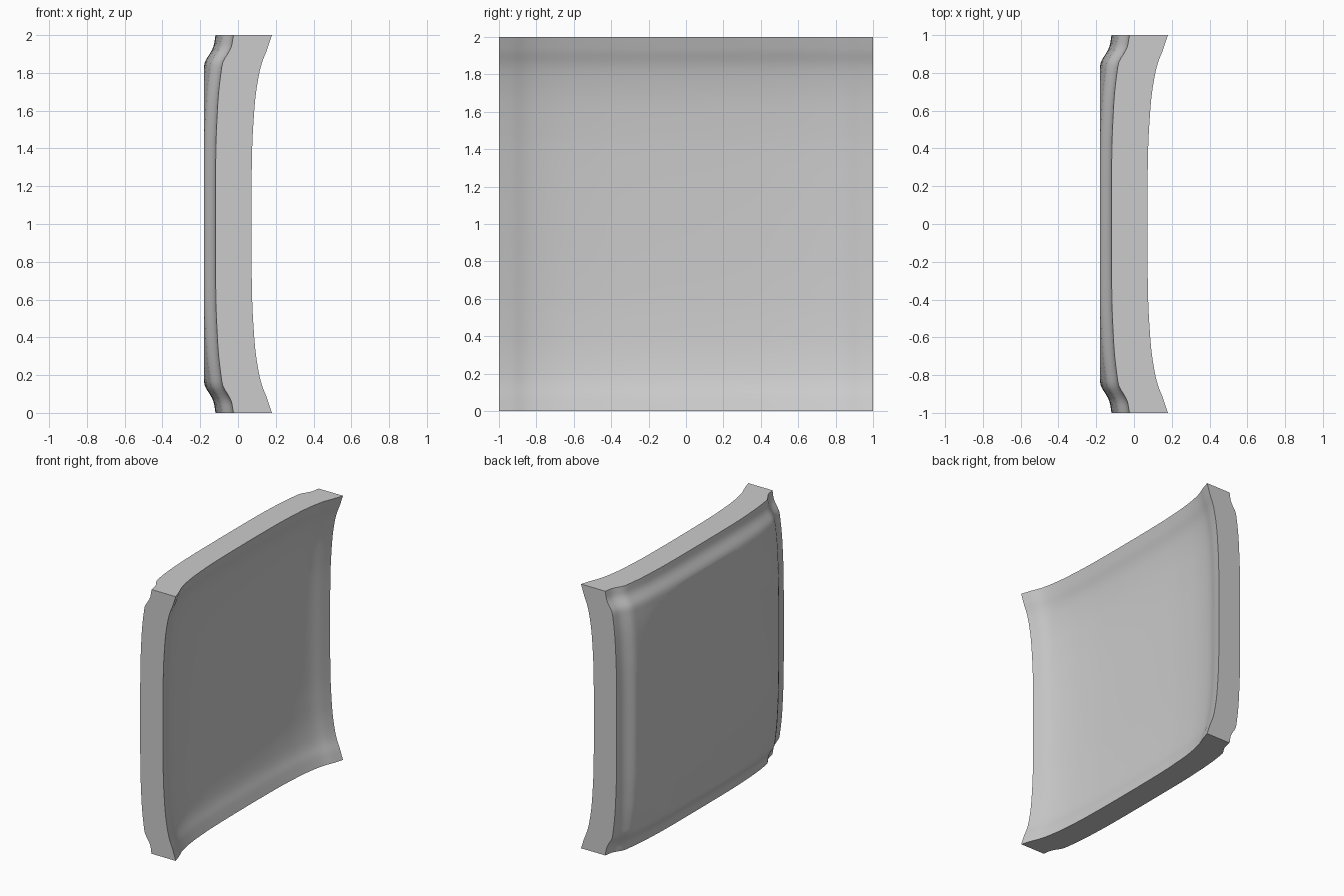
import bpy
import bmesh
import math

if "Cube" in bpy.data.objects:
    bpy.data.objects.remove(bpy.data.objects["Cube"], do_unlink=True)

# Rise of the surface from panel centre (0) to rim (1)
INNER = [(0, 0), (.4, .004), (.6, .015), (.7, .025), (.8, .042), (.86, .058), (.92, .082), (.95, .092), (1, .108)]
OUTER = [(0, 0), (.4, .002), (.6, .010), (.7, .017), (.8, .029), (.86, .040), (.91, .070), (.94, .084), (1, .095)]
INNER_CENTRE, OUTER_CENTRE = -0.037, -0.214
PLATEAU = -0.18
N = 64


def rise(points, t):
    """Smooth curve through the profile points."""
    t = min(abs(t), 1.0)
    last = len(points) - 1

    def slope(i):
        if i == 0:
            return 0.0
        a, b = points[i - 1], points[min(i + 1, last)]
        return (b[1] - a[1]) / (b[0] - a[0])

    for i in range(last):
        (t0, v0), (t1, v1) = points[i], points[i + 1]
        if t <= t1:
            d = t1 - t0
            u = (t - t0) / d
            u2, u3 = u * u, u * u * u
            return (v0 * (2 * u3 - 3 * u2 + 1) + v1 * (3 * u2 - 2 * u3)
                    + d * slope(i) * (u3 - 2 * u2 + u) + d * slope(i + 1) * (u3 - u2))


# Grid lines crowd towards the rim, where the panel bends
lines = [math.sin(math.pi / 2 * (2 * i / N - 1)) * 0.6 + (2 * i / N - 1) * 0.4 for i in range(N + 1)]


def add_sheet(bm, points, centre, flip):
    grid = [[bm.verts.new((centre + rise(points, y) + rise(points, z), y, z + 1))
             for z in lines] for y in lines]
    for i in range(N):
        for j in range(N):
            quad = [grid[i][j], grid[i + 1][j], grid[i + 1][j + 1], grid[i][j + 1]]
            bm.faces.new(quad[::-1] if flip else quad)
    # Rim vertices in order around the sheet
    return ([grid[i][0] for i in range(N)] + [grid[N][j] for j in range(N)]
            + [grid[i][N] for i in range(N, 0, -1)] + [grid[0][j] for j in range(N, 0, -1)])


bm = bmesh.new()
inner_rim = add_sheet(bm, INNER, INNER_CENTRE, False)
outer_rim = add_sheet(bm, OUTER, OUTER_CENTRE, True)

# Edge walls
for k in range(len(inner_rim)):
    n = (k + 1) % len(inner_rim)
    bm.faces.new((inner_rim[k], outer_rim[k], outer_rim[n], inner_rim[n]))

# Flat plateau cut into the bulging side
cut = bmesh.ops.bisect_plane(bm, geom=bm.verts[:] + bm.edges[:] + bm.faces[:],
                             plane_co=(PLATEAU, 0, 0), plane_no=(-1, 0, 0), clear_outer=True)
rim = [e for e in cut["geom_cut"] if isinstance(e, bmesh.types.BMEdge)]
bmesh.ops.contextual_create(bm, geom=rim)
bmesh.ops.recalc_face_normals(bm, faces=bm.faces[:])

mesh = bpy.data.meshes.new("curved_panel")
bm.to_mesh(mesh)
bm.free()
panel = bpy.data.objects.new("curved_panel", mesh)
bpy.context.collection.objects.link(panel)

# Plain grey finish
grey = bpy.data.materials.new("grey")
grey.use_nodes = True
colour = (0.6, 0.6, 0.6, 1)
grey.diffuse_color = colour
grey.node_tree.nodes["Principled BSDF"].inputs["Base Color"].default_value = colour
mesh.materials.append(grey)

bpy.context.view_layer.objects.active = panel
panel.select_set(True)
bpy.ops.object.shade_smooth_by_angle(angle=math.radians(28))
